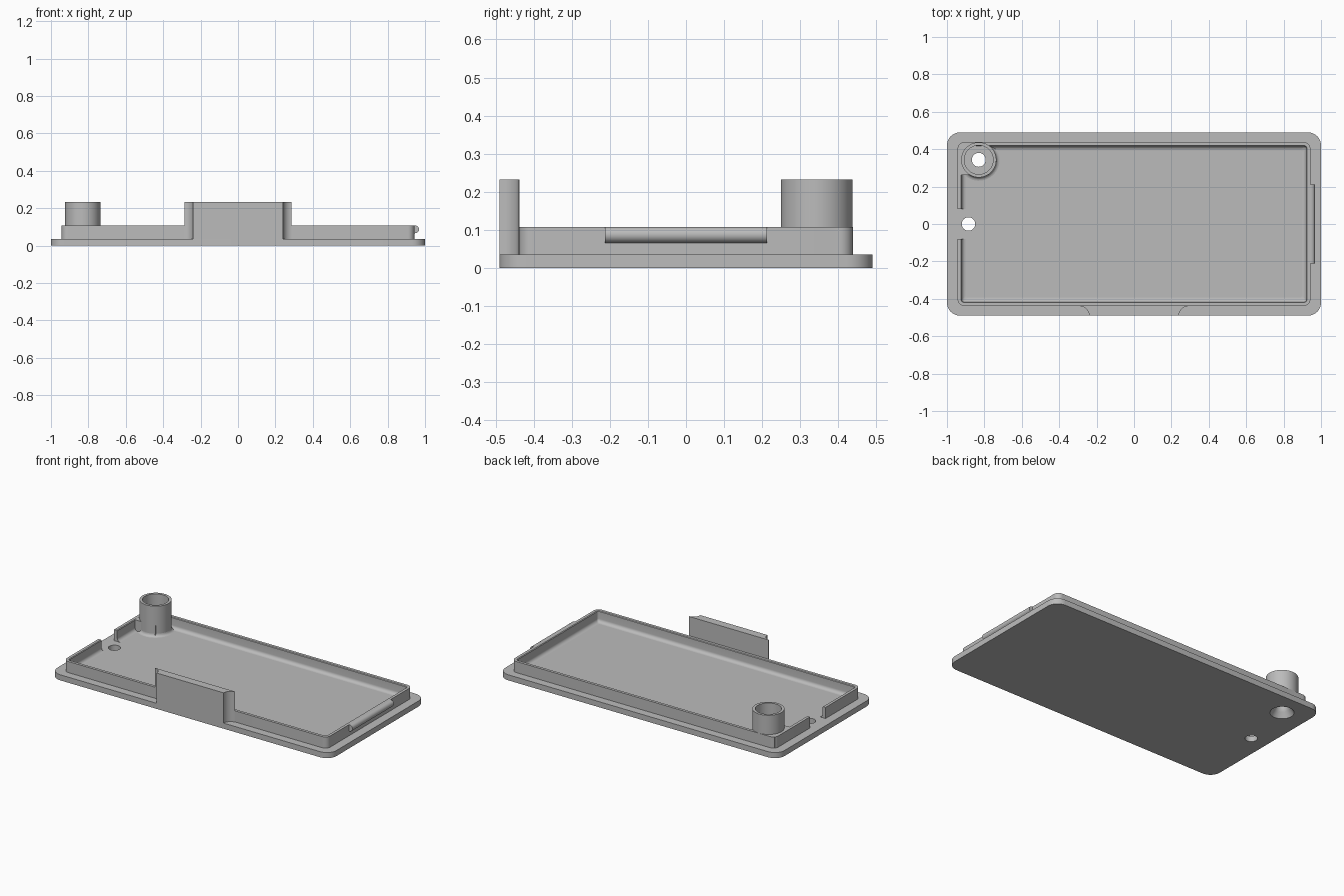
import bpy, bmesh
from math import pi, sin, cos, radians
from mathutils import Vector

old = bpy.data.objects.get("Cube")
if old:
    bpy.data.objects.remove(old, do_unlink=True)

grey = bpy.data.materials.new("mid_grey")
grey.use_nodes = True
grey.diffuse_color = (0.5, 0.5, 0.5, 1)
grey.node_tree.nodes["Principled BSDF"].inputs["Base Color"].default_value = (0.5, 0.5, 0.5, 1)

FLOOR, RIM, TOP = 0.036, 0.108, 0.232
BOSS = Vector((-0.83, 0.343, 0))


def finish(name, bm):
    bmesh.ops.recalc_face_normals(bm, faces=bm.faces)
    mesh = bpy.data.meshes.new(name)
    bm.to_mesh(mesh)
    bm.free()
    mesh.materials.append(grey)
    ob = bpy.data.objects.new(name, mesh)
    bpy.context.collection.objects.link(ob)
    return ob


def smooth(ob):
    bpy.ops.object.select_all(action="DESELECT")
    ob.select_set(True)
    bpy.context.view_layer.objects.active = ob
    bpy.ops.object.shade_smooth_by_angle(angle=radians(35))


def rounded_rect(hx, hy, r, seg=8):
    pts = []
    for k, (sx, sy) in enumerate([(1, 1), (-1, 1), (-1, -1), (1, -1)]):
        for i in range(seg + 1):
            a = (k + i / seg) * pi / 2
            pts.append((sx * (hx - r) + r * cos(a), sy * (hy - r) + r * sin(a)))
    return pts


def loft(name, loops, ring=False):
    """Skin a stack of equal loops; a ring joins last to first, otherwise cap."""
    bm = bmesh.new()
    rows = [[bm.verts.new(p) for p in loop] for loop in loops]
    n = len(rows[0])
    for a, b in zip(rows, rows[1:] + (rows[:1] if ring else [])):
        for i in range(n):
            j = (i + 1) % n
            bm.faces.new((a[i], a[j], b[j], b[i]))
    if not ring:
        bm.faces.new(rows[0])
        bm.faces.new(rows[-1])
    return finish(name, bm)


def prism(name, outline, z0, z1):
    return loft(name, [[(x, y, z) for x, y in outline] for z in (z0, z1)])


def box(name, x0, x1, y0, y1, z0, z1):
    return prism(name, [(x0, y0), (x1, y0), (x1, y1), (x0, y1)], z0, z1)


def turn(name, profile, centre, ring=False, seg=48):
    """Revolve (radius, height) points around a vertical axis."""
    return loft(name, [[(centre.x + r * cos(2 * pi * i / seg),
                         centre.y + r * sin(2 * pi * i / seg), z)
                        for i in range(seg)] for r, z in profile], ring)


def cut(ob, cutter):
    cutter.hide_render = True
    bpy.context.view_layer.objects.active = ob
    mod = ob.modifiers.new("cut", "BOOLEAN")
    mod.operation, mod.solver, mod.object = "DIFFERENCE", "EXACT", cutter
    bpy.ops.object.modifier_apply(modifier=mod.name)
    bpy.data.objects.remove(cutter, do_unlink=True)


# Base plate with a countersunk screw hole and a small through hole
base = prism("base_plate", rounded_rect(1, 0.49, 0.07), 0, FLOOR)
cut(base, turn("screw_cutter", [(0.0766, -0.01), (0.037, 0.05)], BOSS))
cut(base, turn("hole_cutter", [(0.036, -0.1), (0.036, 0.1)], Vector((-0.885, 0, 0))))
smooth(base)

# Raised lip with a filleted foot inside, open on the right side
section = [(0, 0.03), (0, RIM), (0.018, RIM), (0.022, RIM - 0.004)]
for i in range(7):
    a = i / 6 * pi / 2
    section.append((0.044 - 0.022 * cos(a), FLOOR + 0.022 - 0.022 * sin(a)))
section.append((0.044, 0.03))
lip = loft("rim_lip", [[(x, y, z) for x, y in
                        rounded_rect(0.943 - d, 0.438 - d, max(0.035 - d, 0.012))]
                       for d, z in section], ring=True)
cut(lip, box("gap_cutter", -1.1, -0.8, -0.08, 0.08, 0, 0.3))
smooth(lip)

# Screw boss: hollow tube with a bored seat
boss = turn("screw_boss", [(0.094, 0.03), (0.094, TOP), (0.077, TOP), (0.077, 0.075),
                           (0.037, 0.075), (0.037, 0.05), (0.0502, 0.03)], BOSS, ring=True)
smooth(boss)

# Fill between boss and corner of the lip
fill = box("boss_corner_fill", -0.934, -0.775, 0.262, 0.428, 0.03, RIM - 0.0005)
cut(fill, turn("bore_cutter", [(0.085, 0), (0.085, 0.3)], BOSS))

# Fillet around the inner side of the boss foot
bm = bmesh.new()
rows = []
for i in range(25):
    a = radians(-140 + i / 24 * 190)
    row = []
    for j in range(5):
        t = j / 4 * pi / 2
        r, z = 0.112 - 0.018 * sin(t), FLOOR + 0.018 - 0.018 * cos(t)
        row.append(bm.verts.new((BOSS.x + r * cos(a), BOSS.y + r * sin(a), z)))
    rows.append(row)
for p, q in zip(rows, rows[1:]):
    for j in range(4):
        bm.faces.new((p[j], q[j], q[j + 1], p[j + 1]))
foot = finish("boss_foot_fillet", bm)
# An open strip needs its faces turned upwards
if sum(f.normal.z for f in foot.data.polygons) < 0:
    foot.data.flip_normals()
smooth(foot)

# Front tab with concave flared ends
R = 0.046
side = [(0.24 + R - R * cos(i / 8 * pi / 2), -0.49 + R * sin(i / 8 * pi / 2) + 0.004 * i / 8)
        for i in range(9)]
outline = side + [(0.286, -0.437), (-0.286, -0.437)] + [(-x, y) for x, y in reversed(side)]
tab = prism("front_tab", outline, FLOOR - 0.004, TOP)
smooth(tab)

# Rounded snap ridge on the left side
arc = [(0.947 + 0.021 * cos(a), 0.087 + 0.021 * sin(a))
       for a in (i / 12 * pi - pi / 2 for i in range(13))]
arc += [(0.935, 0.108), (0.935, 0.066)]
ridge = loft("snap_ridge", [[(x, y, z) for x, z in arc] for y in (-0.212, 0.212)])
smooth(ridge)
